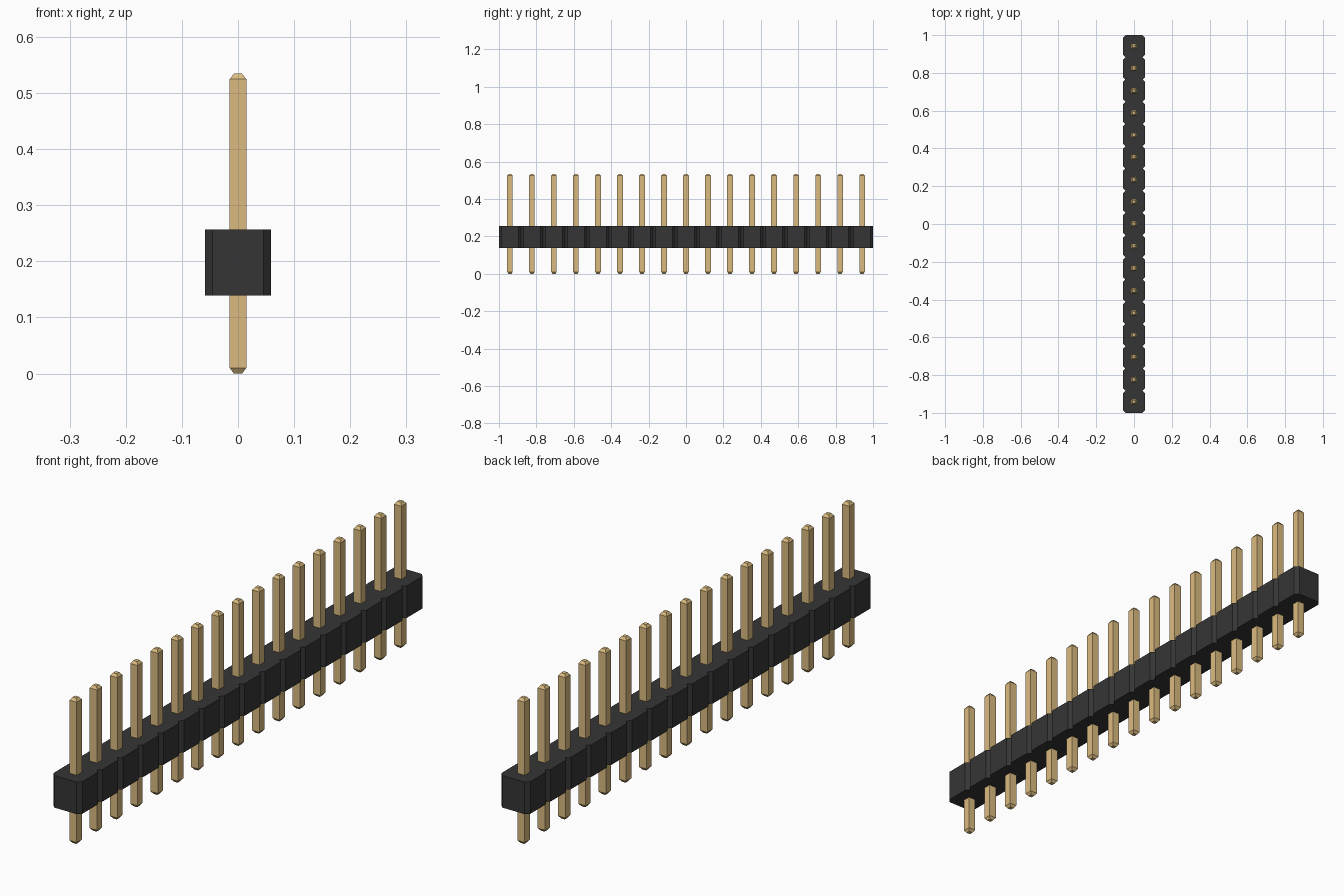
import bpy
import bmesh

cube = bpy.data.objects.get("Cube")
if cube:
    bpy.data.objects.remove(cube, do_unlink=True)

COUNT = 17
PITCH = 2.0 / COUNT
HALF = PITCH / 2
CHAMFER = 0.0135
BODY_Z = (0.139, 0.2566)
PIN_HALF = 0.0148
TIP_HALF = 0.0074
TIP_RISE = 0.0100
PIN_TOP = 0.5345


def make_material(name, rgb):
    mat = bpy.data.materials.new(name)
    mat.use_nodes = True
    mat.diffuse_color = (*rgb, 1)
    bsdf = next(n for n in mat.node_tree.nodes if n.type == 'BSDF_PRINCIPLED')
    bsdf.inputs["Base Color"].default_value = (*rgb, 1)
    return mat


def loft(name, rings, mat):
    """Closed solid through a stack of matching rings of points."""
    bm = bmesh.new()
    loops = [[bm.verts.new(p) for p in ring] for ring in rings]
    n = len(loops[0])
    for low, high in zip(loops, loops[1:]):
        for i in range(n):
            j = (i + 1) % n
            bm.faces.new((low[i], low[j], high[j], high[i]))
    bm.faces.new(loops[0][::-1])
    bm.faces.new(loops[-1])
    bmesh.ops.recalc_face_normals(bm, faces=bm.faces)
    mesh = bpy.data.meshes.new(name)
    bm.to_mesh(mesh)
    bm.free()
    mesh.materials.append(mat)
    obj = bpy.data.objects.new(name, mesh)
    bpy.context.collection.objects.link(obj)
    return obj


black = make_material("black plastic", (0.036, 0.036, 0.036))
gold = make_material("gold metal", (0.71, 0.50, 0.215))

# Notched housing: one chamfered segment per pin, joined in a row
side = []
for i in range(COUNT):
    y = -1 + i * PITCH
    side += [(HALF - CHAMFER, y), (HALF, y + CHAMFER), (HALF, y + PITCH - CHAMFER)]
side.append((HALF - CHAMFER, 1))
outline = side + [(-x, y) for x, y in reversed(side)]
loft("housing", [[(x, y, z) for x, y in outline] for z in BODY_Z], black)


# Square pins with tapered tips, sharing one mesh
def square(h, z):
    return [(-h, -h, z), (h, -h, z), (h, h, z), (-h, h, z)]


first = loft("pin_01", [square(TIP_HALF, 0), square(PIN_HALF, TIP_RISE),
                        square(PIN_HALF, PIN_TOP - TIP_RISE),
                        square(TIP_HALF, PIN_TOP)], gold)
first.location.y = -1 + HALF
for i in range(1, COUNT):
    pin = bpy.data.objects.new(f"pin_{i + 1:02d}", first.data)
    pin.location.y = -1 + HALF + i * PITCH
    bpy.context.collection.objects.link(pin)
